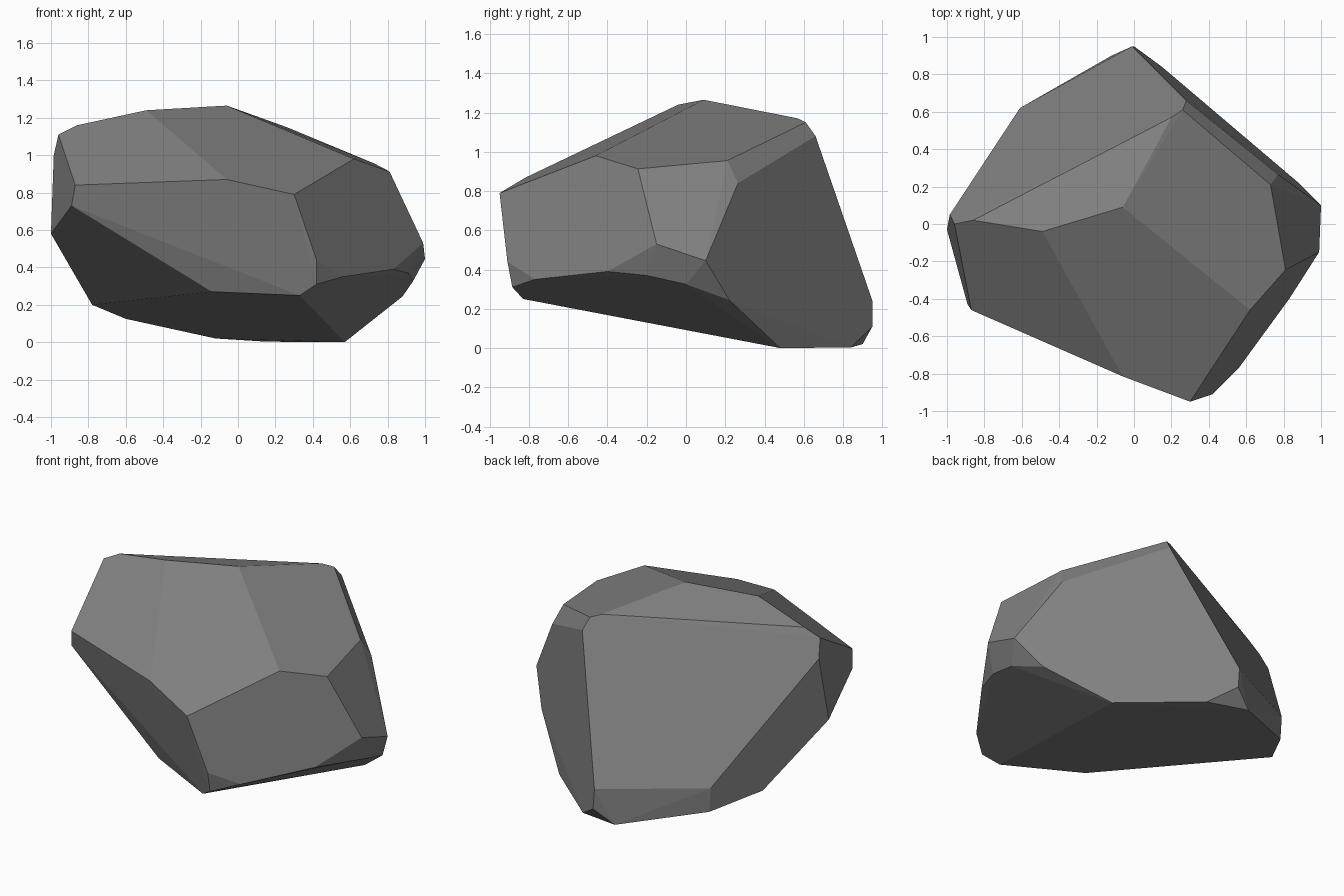
import bpy, bmesh, math

if "Cube" in bpy.data.objects:
    bpy.data.objects.remove(bpy.data.objects["Cube"])

# Corner points of the chipped boulder, grouped by region; the convex hull gives the facets
crown = [(-.06, .09, 1.265), (-.49, -.04, 1.24), (-.86, .02, 1.16), (.20, .57, 1.17),
         (.26, .61, 1.15), (.28, .66, 1.08), (-.96, 0, 1.11), (-.985, .05, 1.0)]
shoulder = [(-.87, -.46, .84), (-.06, -.815, .87), (.30, -.95, .79), (.62, -.46, .98),
            (.81, -.245, .913), (.73, .21, .955), (.77, .265, .84)]
waist = [(-.89, -.43, .73), (-1, -.03, .58), (.99, -.15, .53), (1, .10, .445),
         (.42, -.91, .44), (.42, -.885, .31), (.56, -.77, .35), (.83, -.40, .39),
         (.91, -.20, .37), (.935, .0, .325), (.88, .22, .245)]
base = [(.33, -.83, .25), (-.14, -.61, .27), (-.78, .33, .20), (-.60, .62, .125),
        (-.61, .62, .28), (-.01, .95, .24), (0, .95, .11), (-.12, .90, .02),
        (.15, .84, .003), (.57, .48, 0)]

# Rock body
bm = bmesh.new()
for p in crown + shoulder + waist + base:
    bm.verts.new(p)
res = bmesh.ops.convex_hull(bm, input=bm.verts)
loose = [v for v in bm.verts if not v.link_faces]
bmesh.ops.delete(bm, geom=loose, context='VERTS')
# Merge nearly coplanar triangles into clean facets
bmesh.ops.dissolve_limit(bm, angle_limit=math.radians(4), verts=bm.verts, edges=bm.edges)
bmesh.ops.recalc_face_normals(bm, faces=bm.faces)

mesh = bpy.data.meshes.new("boulder")
bm.to_mesh(mesh)
bm.free()
rock = bpy.data.objects.new("boulder", mesh)
bpy.context.collection.objects.link(rock)

# Single stone colour
stone = bpy.data.materials.new("dark grey stone")
stone.diffuse_color = (.22, .22, .22, 1)
stone.use_nodes = True
stone.node_tree.nodes["Principled BSDF"].inputs["Base Color"].default_value = stone.diffuse_color
mesh.materials.append(stone)
